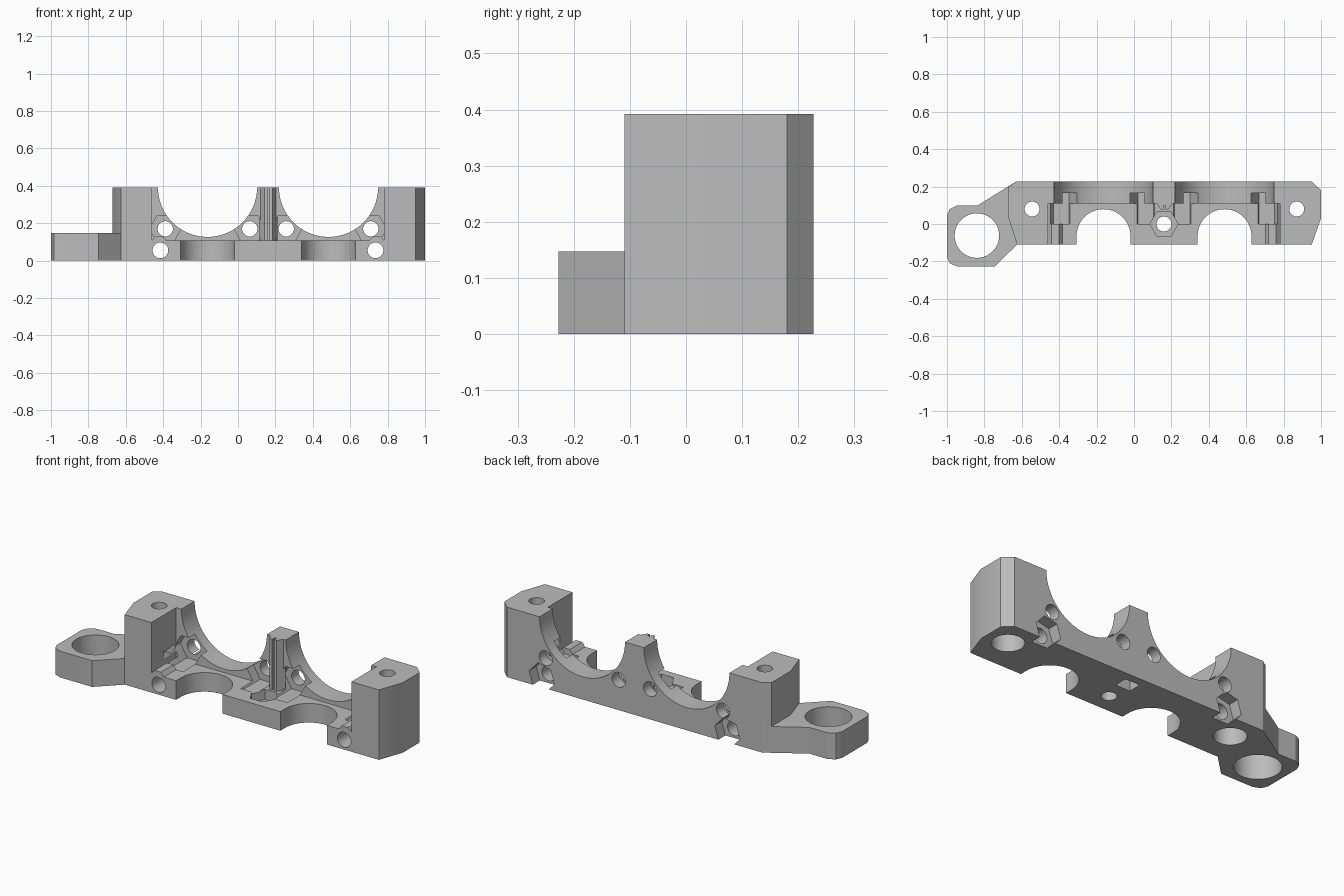
import bpy, bmesh, math
from mathutils import Matrix, Vector

old = bpy.data.objects.get("Cube")
if old:
    bpy.data.objects.remove(old, do_unlink=True)

grey = bpy.data.materials.new("plain_grey")
grey.use_nodes = True
colour = (0.5, 0.5, 0.5, 1)
grey.diffuse_color = colour
grey.node_tree.nodes["Principled BSDF"].inputs["Base Color"].default_value = colour

HEIGHT, PLATE, ARM = 0.392, 0.107, 0.147
FRONT, WALL, BACK = -0.11, 0.11, 0.227
SADDLES = (-0.163, 0.484)


def finish(name, bm):
    bmesh.ops.recalc_face_normals(bm, faces=bm.faces)
    mesh = bpy.data.meshes.new(name)
    bm.to_mesh(mesh)
    bm.free()
    mesh.materials.append(grey)
    obj = bpy.data.objects.new(name, mesh)
    bpy.context.collection.objects.link(obj)
    return obj


def prism(name, outline, z0, z1):
    bm = bmesh.new()
    face = bm.faces.new([bm.verts.new((x, y, z0)) for x, y in outline])
    top = bmesh.ops.extrude_face_region(bm, geom=[face])["geom"]
    verts = [v for v in top if isinstance(v, bmesh.types.BMVert)]
    bmesh.ops.translate(bm, verts=verts, vec=(0, 0, z1 - z0))
    return finish(name, bm)


def box(name, x0, x1, y0, y1, z0, z1):
    return prism(name, [(x0, y0), (x1, y0), (x1, y1), (x0, y1)], z0, z1)


def rod(name, a, b, radius, sides=48, turn=0.0):
    a, b = Vector(a), Vector(b)
    bm = bmesh.new()
    spin = (b - a).to_track_quat("Z", "Y").to_matrix().to_4x4()
    place = Matrix.Translation((a + b) / 2) @ spin @ Matrix.Rotation(turn, 4, "Z")
    bmesh.ops.create_cone(bm, cap_ends=True, segments=sides, radius1=radius,
                          radius2=radius, depth=(b - a).length, matrix=place)
    return finish(name, bm)


def combine(target, tool, operation="DIFFERENCE"):
    tool.hide_render = True
    mod = target.modifiers.new("cut", "BOOLEAN")
    mod.operation = operation
    mod.solver = "EXACT"
    mod.object = tool
    bpy.ops.object.select_all(action="DESELECT")
    bpy.context.view_layer.objects.active = target
    target.select_set(True)
    bpy.ops.object.modifier_apply(modifier=mod.name)
    bpy.data.objects.remove(tool, do_unlink=True)


# Main body with chamfered ends
body = prism("clamp_body", [(-0.625, FRONT), (0.95, FRONT), (1, 0.03), (1, 0.18),
                            (0.95, BACK), (-0.63, BACK), (-0.67, 0.2), (-0.67, 0.03)],
             0, HEIGHT)

# Open space in front of the back wall, between the towers
combine(body, box("front_space", -0.46, 0.78, -0.3, WALL, PLATE, 0.6))

# Low ridges over the cross bolts, beside each tower
for side, x in ((1, -0.46), (-1, 0.78)):
    ridge = prism("ridge", [(x - side * 0.02, 0.09), (x + side * 0.02, 0.13),
                            (x + side * 0.06, 0.13), (x + side * 0.09, 0.09)],
                  -0.12, 0.11)
    ridge.data.transform(Matrix.Rotation(math.pi / 2, 4, "X"))
    ridge.data.transform(Matrix.Translation((0, 0, 0)))
    # Trim the ridge to the front edge of the plate
    combine(ridge, box("ridge_trim", -2, 2, -1, FRONT, -1, 1))
    combine(body, ridge, "UNION")

# Half-round saddles, front bites and nut pockets
for c in SADDLES:
    combine(body, rod("saddle", (c, WALL - 0.1, HEIGHT), (c, 0.4, HEIGHT), 0.265, 96))
    combine(body, rod("bite", (c, -0.065, -0.1), (c, -0.065, PLATE + 0.005), 0.144, 64))
    combine(body, box("bite_mouth", c - 0.144, c + 0.144, -0.3, -0.065, -0.1, 0.12))
    for s in (-1, 1):
        x = c + s * 0.226
        combine(body, rod("nut_pocket", (x, 0.0, 0.17), (x, 0.165, 0.17), 0.084, 6, math.pi / 6))
        combine(body, rod("bolt_hole", (x, 0.1, 0.17), (x, 0.4, 0.17), 0.041))

# Grooved rib on the middle post
rib = prism("rib", [(0.115, 0.12), (0.142, 0.078), (0.157, 0.078), (0.157, 0.1),
                    (0.169, 0.1), (0.169, 0.078), (0.184, 0.078), (0.21, 0.12)],
            0.09, HEIGHT)
combine(rib, rod("rib_trim", (SADDLES[0], 0, HEIGHT), (SADDLES[0], 0.4, HEIGHT), 0.265, 96))
combine(rib, rod("rib_trim", (SADDLES[1], 0, HEIGHT), (SADDLES[1], 0.4, HEIGHT), 0.265, 96))
combine(body, rib, "UNION")

# Middle screw hole with hexagon recess, and slot underneath
combine(body, rod("middle_hole", (0.16, 0, -0.1), (0.16, 0, 0.2), 0.04))
combine(body, rod("middle_recess", (0.16, 0, 0.05), (0.16, 0, 0.2), 0.075, 6, math.pi / 2))
combine(body, box("under_slot", 0.115, 0.205, 0.105, 0.18, -0.1, 0.07))

# Cross bolts with nut traps at the back
for x in (-0.415, 0.735):
    combine(body, rod("cross_hole", (x, -0.4, 0.055), (x, 0.4, 0.055), 0.042))
    combine(body, rod("nut_trap", (x, 0.165, 0.055), (x, 0.4, 0.055), 0.08, 6, 0.3))

# Side arm with ring hole
arm = prism("side_arm", [(-0.6, BACK), (-0.63, BACK), (-0.835, 0.1), (-0.945, 0.1),
                         (-0.985, 0.08), (-1, 0.045), (-1, -0.175), (-0.985, -0.21),
                         (-0.945, -BACK), (-0.745, -BACK), (-0.625, FRONT), (-0.6, FRONT)],
            0, ARM)
combine(arm, rod("ring_hole", (-0.84, -0.062, -0.2), (-0.84, -0.062, 0.3), 0.119, 64))
combine(body, arm, "UNION")

# Vertical tower screws, bored wider from below
for x in (-0.545, 0.87):
    combine(body, rod("tower_hole", (x, 0.08, -0.2), (x, 0.08, 0.6), 0.04))
    combine(body, rod("tower_bore", (x, 0.08, -0.2), (x, 0.08, 0.25), 0.083))

bpy.ops.object.select_all(action="DESELECT")
bpy.context.view_layer.objects.active = body
body.select_set(True)
bpy.ops.object.shade_smooth_by_angle(angle=math.radians(25))
